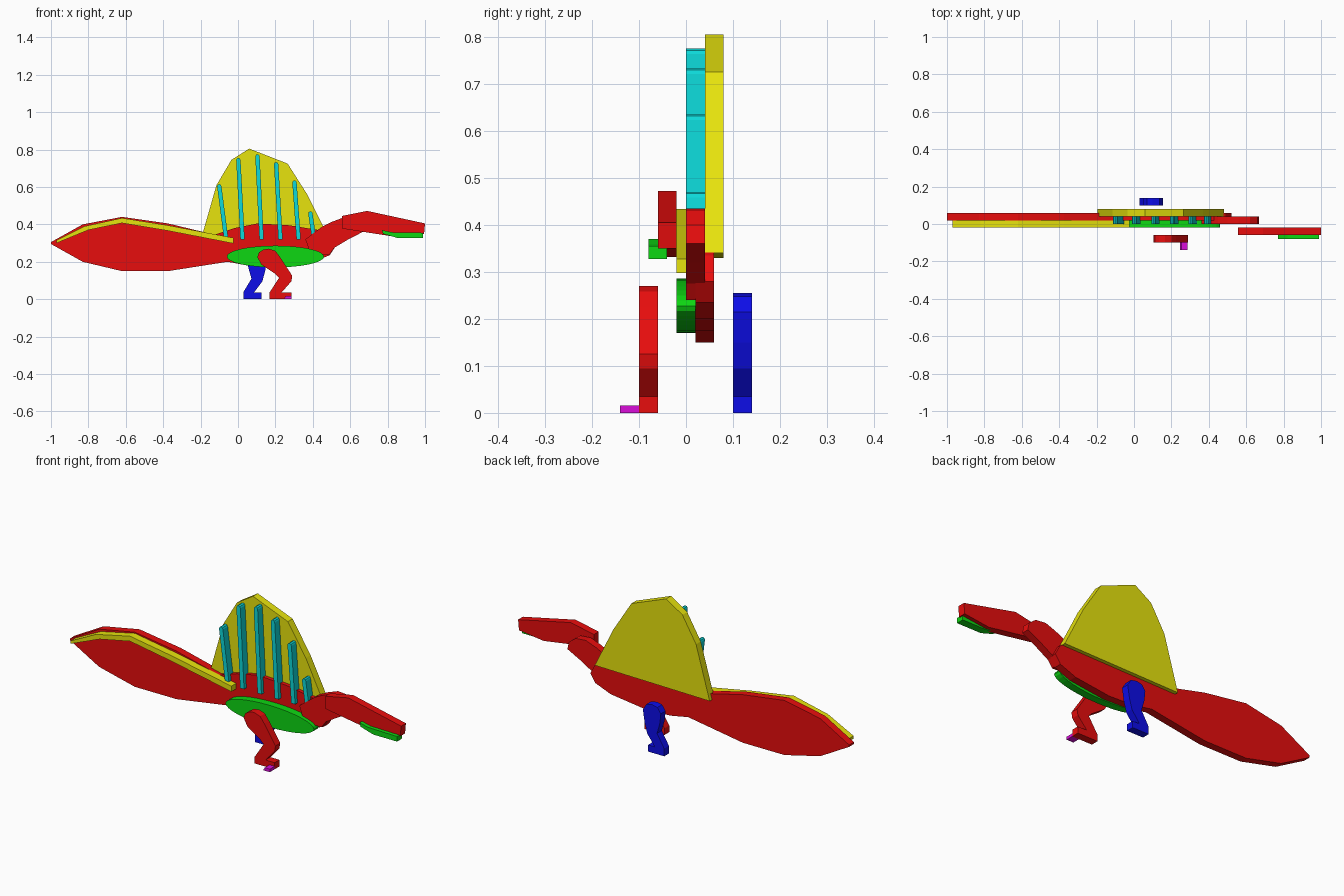
import bpy, bmesh, math


def material(name, rgb):
    m = bpy.data.materials.new(name)
    m.diffuse_color = (*rgb, 1)
    return m


RED = material("red", (0.8, 0.004, 0.004))
YELLOW = material("yellow", (0.8, 0.77, 0.004))
GREEN = material("green", (0.004, 0.68, 0.006))
CYAN = material("cyan", (0.004, 0.7, 0.7))
BLUE = material("blue", (0.004, 0.004, 0.8))
MAGENTA = material("magenta", (0.7, 0.004, 0.7))


def plate(name, outline, y, mat, depth=0.04):
    """Flat slab: an x-z outline extruded backwards from y."""
    bm = bmesh.new()
    face = bm.faces.new([bm.verts.new((x, y, z)) for x, z in outline])
    ext = bmesh.ops.extrude_face_region(bm, geom=[face], use_keep_orig=True)
    verts = [v for v in ext["geom"] if isinstance(v, bmesh.types.BMVert)]
    bmesh.ops.translate(bm, verts=verts, vec=(0, depth, 0))
    bmesh.ops.recalc_face_normals(bm, faces=bm.faces)
    mesh = bpy.data.meshes.new(name)
    bm.to_mesh(mesh)
    bm.free()
    mesh.materials.append(mat)
    obj = bpy.data.objects.new(name, mesh)
    bpy.context.collection.objects.link(obj)
    return obj


# Body and tail in one slab
plate("body_and_tail", [
    (-1, .305), (-.83, .4), (-.62, .44), (-.375, .405), (-.125, .345),
    (-.02, .38), (.105, .405), (.275, .395), (.43, .37), (.49, .335),
    (.52, .28), (.49, .235), (.4, .2), (.2, .175), (.05, .18), (-.055, .2),
    (-.375, .15), (-.62, .15), (-.83, .2), (-1, .295)], 0.02, RED)

# Stripe along the tail
plate("tail_stripe", [
    (-.97, .315), (-.82, .39), (-.62, .434), (-.375, .395), (-.025, .328),
    (-.025, .298), (-.375, .366), (-.62, .407), (-.8, .37), (-.97, .3)],
    -0.02, YELLOW)

# Neck, head and jaw
plate("neck", [
    (.36, .32), (.45, .388), (.5, .413), (.56, .435), (.62, .43), (.66, .4),
    (.668, .36), (.59, .32), (.515, .275), (.49, .24), (.44, .24),
    (.38, .265)], 0.0, RED)
plate("head", [
    (.555, .445), (.69, .472), (1, .405), (.995, .35), (.85, .332),
    (.78, .343), (.555, .378)], -0.06, RED)
plate("jaw", [(.77, .37), (.82, .358), (.99, .355), (.99, .328), (.85, .328),
              (.775, .35)], -0.08, GREEN)

# Oval belly
plate("belly", [(.2 + .26 * math.cos(i * math.pi / 16),
                 .228 + .058 * math.sin(i * math.pi / 16))
                for i in range(32)], -0.02, GREEN)

# Sail behind the spines
plate("sail", [
    (-.195, .33), (-.115, .61), (-.035, .745), (.06, .805), (.265, .725),
    (.37, .56), (.48, .34)], 0.04, YELLOW)

# Spines: leaning bars with rounded ends (x top, z top, x bottom, z bottom)
R = 0.0115
for i, (xt, zt, xb, zb) in enumerate([
        (-.1, .615, -.065, .335), (.002, .755, .024, .32),
        (.104, .775, .126, .32), (.204, .733, .227, .32),
        (.302, .635, .324, .32), (.387, .47, .405, .335)]):
    bar = [(xt + R * math.cos(a * math.pi / 4),
            zt - R + R * math.sin(a * math.pi / 4)) for a in range(5)]
    bar += [(xb - R, zb), (xb + R, zb)]
    plate(f"spine_{i + 1}", bar, 0.0, CYAN)

# Legs and claw
plate("front_leg", [
    (.103, .225), (.112, .25), (.135, .265), (.165, .27), (.2, .258),
    (.225, .225), (.29, .125), (.285, .095), (.232, .035), (.285, .035),
    (.285, 0), (.168, 0), (.168, .035), (.22, .115), (.2, .135),
    (.125, .185)], -0.1, RED)
plate("back_leg", [
    (.05, .22), (.07, .248), (.1, .255), (.135, .248), (.155, .215),
    (.145, .15), (.13, .095), (.085, .035), (.125, .035), (.125, 0),
    (.03, 0), (.03, .04), (.072, .11), (.055, .17)], 0.1, BLUE)
plate("claw", [(.245, 0), (.285, 0), (.285, .016), (.255, .016)],
      -0.14, MAGENTA)
